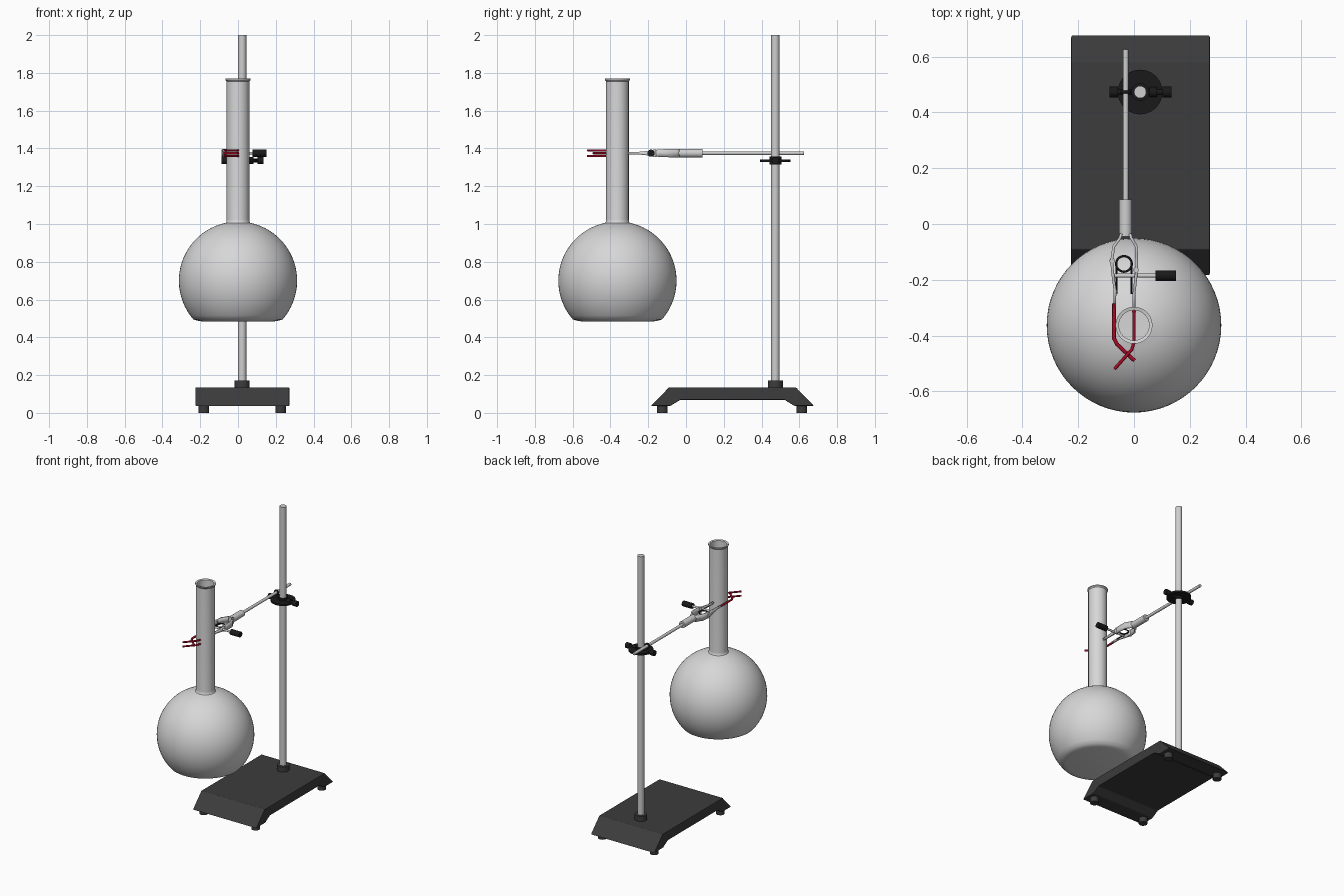
import bpy, bmesh, math
from mathutils import Vector

if "Cube" in bpy.data.objects:
    bpy.data.objects.remove(bpy.data.objects["Cube"])


def material(name, rgb):
    m = bpy.data.materials.new(name)
    m.use_nodes = True
    m.diffuse_color = (*rgb, 1)
    m.node_tree.nodes["Principled BSDF"].inputs["Base Color"].default_value = (*rgb, 1)
    return m


GLASS = material("pale glass", (0.68, 0.68, 0.68))
STEEL = material("light steel", (0.62, 0.62, 0.62))
IRON = material("dark iron", (0.045, 0.045, 0.045))
BLACK = material("black", (0.01, 0.01, 0.01))
RED = material("red rubber", (0.4, 0.003, 0.02))


def finish(name, bm, mat, smooth=True):
    bmesh.ops.recalc_face_normals(bm, faces=bm.faces)
    me = bpy.data.meshes.new(name)
    bm.to_mesh(me)
    bm.free()
    ob = bpy.data.objects.new(name, me)
    bpy.context.collection.objects.link(ob)
    me.materials.append(mat)
    if smooth:
        bpy.ops.object.select_all(action='DESELECT')
        ob.select_set(True)
        bpy.context.view_layer.objects.active = ob
        bpy.ops.object.shade_smooth_by_angle(angle=math.radians(35))
    return ob


def cylinder(name, a, b, r, mat, r2=None, sides=24):
    a, b = Vector(a), Vector(b)
    bm = bmesh.new()
    bmesh.ops.create_cone(bm, cap_ends=True, segments=sides, radius1=r,
                          radius2=r if r2 is None else r2, depth=(b - a).length)
    ob = finish(name, bm, mat)
    ob.location = (a + b) / 2
    ob.rotation_euler = (b - a).to_track_quat('Z', 'Y').to_euler()
    return ob


def wire(name, points, r, mat, closed=False):
    cu = bpy.data.curves.new(name, 'CURVE')
    cu.dimensions = '3D'
    cu.bevel_depth = r
    cu.bevel_resolution = 3
    cu.use_fill_caps = True
    sp = cu.splines.new('POLY')
    sp.points.add(len(points) - 1)
    for p, co in zip(sp.points, points):
        p.co = (*co, 1)
    sp.use_cyclic_u = closed
    ob = bpy.data.objects.new(name, cu)
    bpy.context.collection.objects.link(ob)
    cu.materials.append(mat)
    return ob


def lathe(name, profile, centre, mat, steps=64):
    bm = bmesh.new()
    vs = [bm.verts.new((r, 0, z)) for r, z in profile]
    es = [bm.edges.new(p) for p in zip(vs, vs[1:])]
    bmesh.ops.spin(bm, geom=vs + es, cent=(0, 0, 0), axis=(0, 0, 1),
                   angle=math.tau, steps=steps)
    bmesh.ops.remove_doubles(bm, verts=bm.verts, dist=1e-5)
    ob = finish(name, bm, mat)
    ob.location = centre
    return ob


# Base plate: bridge-shaped side profile pushed across x
side = [(-0.185, 0.037), (-0.09, 0.135), (0.582, 0.135), (0.677, 0.037),
        (0.575, 0.037), (0.522, 0.069), (-0.03, 0.069), (-0.083, 0.037)]
bm = bmesh.new()
face = bm.faces.new([bm.verts.new((-0.225, y, z)) for y, z in side])
ext = bmesh.ops.extrude_face_region(bm, geom=[face])
bmesh.ops.translate(bm, vec=(0.497, 0, 0),
                    verts=[v for v in ext["geom"] if isinstance(v, bmesh.types.BMVert)])
base = finish("base_plate", bm, IRON, smooth=False)
bev = base.modifiers.new("soft_edges", 'BEVEL')
bev.width = 0.004
bev.segments = 2

# Feet, collar and upright rod
for i, x in enumerate((-0.181, 0.226)):
    for j, y in enumerate((-0.125, 0.613)):
        cylinder(f"foot_{i}_{j}", (x, y, 0), (x, y, 0.042), 0.028, IRON)
ROD = Vector((0.022, 0.473, 0))
cylinder("rod_collar", ROD + Vector((0, 0, 0.13)), ROD + Vector((0, 0, 0.172)), 0.04, IRON)
cylinder("upright_rod", ROD + Vector((0, 0, 0.1)), ROD + Vector((0, 0, 2)), 0.022, STEEL, sides=32)

# Flask: flat-bottomed globe with a hollow neck and a small lip
R, ZC = 0.313, 0.7
outline = [(0, 0.485), (0.195, 0.485), (0.214, 0.488)]
for i in range(25):
    t = math.radians(-41 + i * (119 / 24))
    outline.append((R * math.cos(t), ZC + R * math.sin(t)))
outline += [(0.061, 1.012), (0.06, 1.025), (0.06, 1.755), (0.066, 1.762), (0.066, 1.769),
            (0.054, 1.766), (0.054, 1.008)]
for i in range(25):
    t = math.radians(78 - i * (119 / 24))
    outline.append(((R - .008) * math.cos(t), ZC + (R - .008) * math.sin(t)))
outline += [(0.19, 0.493), (0, 0.493)]
lathe("flask", outline, (0, -0.363, 0), GLASS)

# Boss head that ties the arm to the upright rod
Z = 1.375
lathe("boss_disc", [(0.02, 1.329), (0.08, 1.329), (0.08, 1.341), (0.02, 1.341), (0.02, 1.329)],
      ROD, BLACK, 40)
lathe("boss_hub", [(0.021, 1.315), (0.032, 1.315), (0.032, 1.357), (0.021, 1.357), (0.021, 1.315)],
      ROD, BLACK, 32)
cylinder("boss_screw", (-0.07, 0.473, 1.336), (0.11, 0.473, 1.336), 0.011, BLACK)
cylinder("boss_knob_right", (-0.088, 0.473, 1.336), (-0.058, 0.473, 1.336), 0.019, BLACK)
cylinder("boss_knob_left", (0.102, 0.473, 1.336), (0.135, 0.473, 1.336), 0.019, BLACK)
cylinder("boss_knob_inner", (0.055, 0.473, 1.336), (0.082, 0.473, 1.336), 0.018, BLACK)
wire("boss_hook", [(-0.03 + 0.014 * math.cos(t), 0.473, Z + 0.014 * math.sin(t))
                   for t in [math.tau * i / 16 for i in range(16)]], 0.006, BLACK, True)

# Clamp arm and its thicker sleeve
AX = -0.03
cylinder("arm_rod", (AX, 0.05, Z), (AX, 0.625, Z), 0.01, STEEL)
cylinder("arm_sleeve", (AX, -0.045, Z), (AX, 0.087, Z), 0.023, STEEL)


# Clamp jaws: tapered bent strips of (x, y, half height)
def jaw(name, pts):
    bm = bmesh.new()
    rows = [[bm.verts.new((x, y, Z + s * h)) for s in (-1, 1)] for x, y, h in pts]
    for a, b in zip(rows, rows[1:]):
        bm.faces.new((a[0], b[0], b[1], a[1]))
    ob = finish(name, bm, STEEL)
    sol = ob.modifiers.new("thickness", 'SOLIDIFY')
    sol.thickness = 0.01
    sol.offset = 0


jaw("jaw_right", [(-0.046, -0.035, 0.022), (-0.05, -0.05, 0.022), (-0.072, -0.08, 0.022),
                  (-0.08, -0.13, 0.02), (-0.077, -0.17, 0.014), (-0.068, -0.24, 0.007),
                  (-0.07, -0.3, 0.006)])
jaw("jaw_left", [(-0.014, -0.035, 0.022), (-0.01, -0.05, 0.022), (0.008, -0.08, 0.022),
                 (0.01, -0.14, 0.02), (0.008, -0.18, 0.014), (0.0, -0.25, 0.007),
                 (0.0, -0.32, 0.006)])
for name, x, y in (("pivot_right", -0.078, -0.132), ("pivot_left", 0.007, -0.165)):
    cylinder(name, (x, y, Z - 0.02), (x, y, Z + 0.02), 0.01, STEEL, sides=16)

# Coated fingers: a single one crossing between a forked pair
wire("finger_right", [(-0.071, -0.285, Z), (-0.072, -0.41, Z), (-0.06, -0.432, Z),
                      (0.002, -0.49, Z)], 0.007, RED)
for name, s in (("upper", 1), ("lower", -1)):
    z = Z + s * 0.015
    wire("finger_left_" + name, [(0, -0.31, z), (0, -0.425, z), (-0.008, -0.45, z),
                                 (-0.07, -0.52, z)], 0.006, RED)
cylinder("finger_bridge", (0, -0.315, Z - 0.02), (0, -0.315, Z + 0.02), 0.007, RED)

# Spring, its legs, and the tightening screw
wire("spring", [(-0.036 + 0.028 * math.cos(t), -0.143 + 0.028 * math.sin(t), Z)
                for t in [math.tau * i / 32 for i in range(32)]], 0.004, BLACK, True)
for name, x in (("right", -0.063), ("left", -0.009)):
    wire("spring_leg_" + name, [(x, -0.143, Z), (x, -0.25, Z)], 0.003, BLACK)
cylinder("clamp_screw", (-0.07, -0.185, Z), (0.09, -0.185, Z), 0.007, STEEL)
cylinder("clamp_knob", (0.077, -0.185, Z), (0.15, -0.185, Z), 0.019, BLACK)
